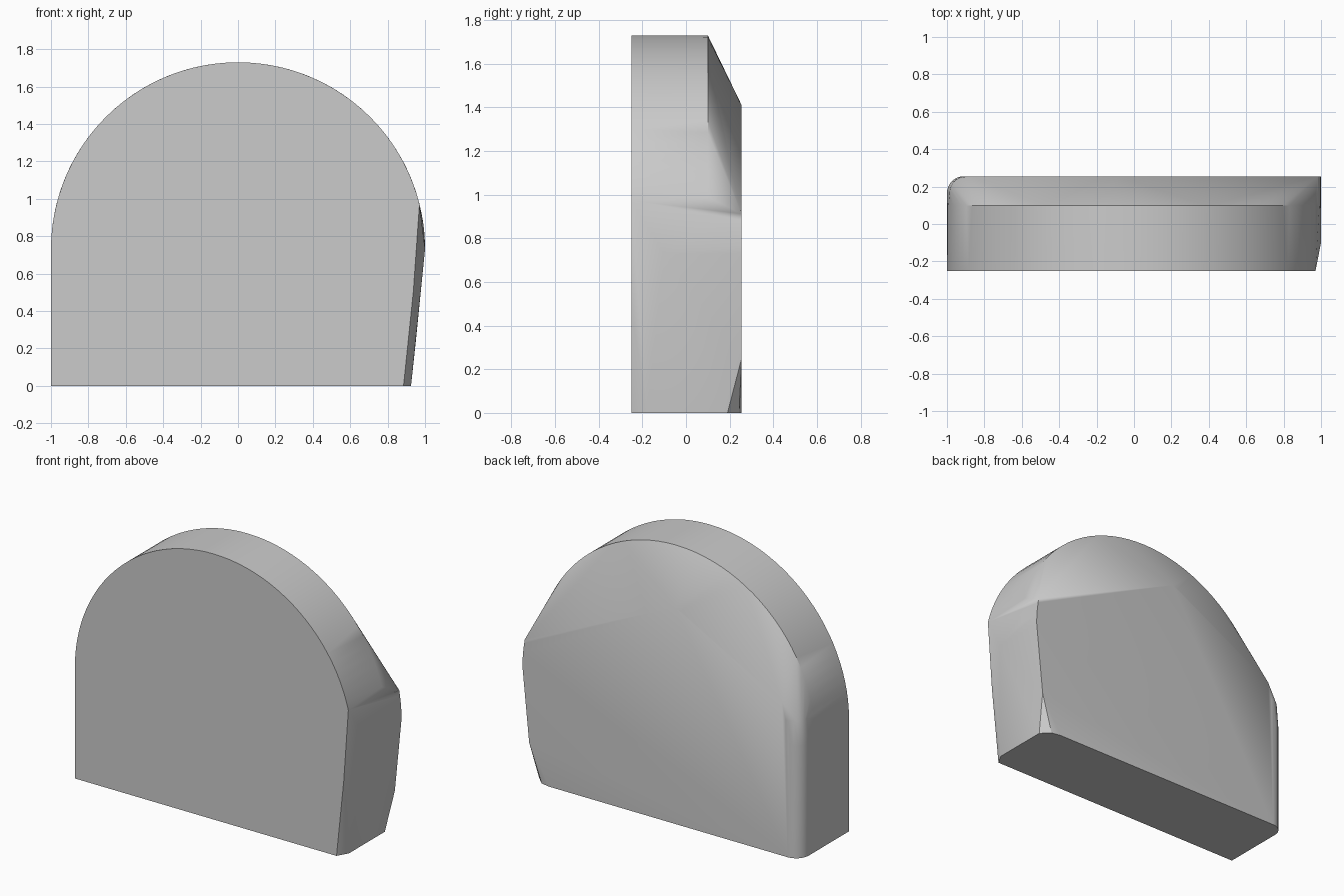
import bpy, bmesh
from math import sin, cos, pi, radians

cube = bpy.data.objects.get("Cube")
if cube:
    bpy.data.objects.remove(cube, do_unlink=True)

FRONT, RIDGE, BACK = -0.25, 0.10, 0.255
SPRING = 0.73      # height where the round top starts
FILLET = 0.09      # rounding of the right back edge


def arch(y, start, end=180, steps=48):
    """Points on the round top at depth y."""
    angles = [radians(start + (end - start) * i / steps) for i in range(steps + 1)]
    return [(cos(a), y, SPRING + sin(a)) for a in angles]


points = []

# Front face: round top, straight right side, slanting left side
points += arch(FRONT, 14)
points += [(-1, FRONT, 0), (0.885, FRONT, 0), (0.937, FRONT, 0.5)]

# Round top carried back to the ridge
points += arch(RIDGE, 0)

# Left side, bowed out behind the front chamfer
points += [(1, -0.1, SPRING), (0.925, -0.18, 0), (0.925, 0.19, 0)]
points += arch(BACK, 0, 10.5, 6)
points += [(0.952, BACK, 0.25)]

# Clipped lower left corner of the back
points += [(0.87, 0.243, 0), (0.81, BACK, 0)]

# Peak and right shoulder of the back face
points += [(-0.1, BACK, 1.41), (-0.14, BACK, 1.395), (-0.87, BACK, 1.0)]

# Rounded right back edge
for i in range(9):
    a = pi / 2 * i / 8
    x = -1 + FILLET * (1 - cos(a))
    y = BACK - FILLET * (1 - sin(a))
    points += [(x, y, 0), (x, y, SPRING), (x + 0.014, y, 0.89)]

# Wrap the points into one solid block
bm = bmesh.new()
for p in points:
    bm.verts.new(p)
bmesh.ops.remove_doubles(bm, verts=bm.verts, dist=0.0005)
hull = bmesh.ops.convex_hull(bm, input=bm.verts)
loose = [v for v in bm.verts if not v.link_faces]
bmesh.ops.delete(bm, geom=loose, context='VERTS')
bmesh.ops.dissolve_limit(bm, angle_limit=radians(0.5), verts=bm.verts, edges=bm.edges)
bmesh.ops.recalc_face_normals(bm, faces=bm.faces)
mesh = bpy.data.meshes.new("stone_block")
bm.to_mesh(mesh)
bm.free()

block = bpy.data.objects.new("stone_block", mesh)
bpy.context.collection.objects.link(block)

# Plain grey material
grey = (0.6, 0.6, 0.6, 1)
mat = bpy.data.materials.new("light_grey")
mat.use_nodes = True
mat.diffuse_color = grey
mat.node_tree.nodes["Principled BSDF"].inputs["Base Color"].default_value = grey
mesh.materials.append(mat)

# Smooth the curves, keep the cut edges sharp
bpy.ops.object.select_all(action='DESELECT')
block.select_set(True)
bpy.context.view_layer.objects.active = block
bpy.ops.object.shade_smooth_by_angle(angle=radians(30))
